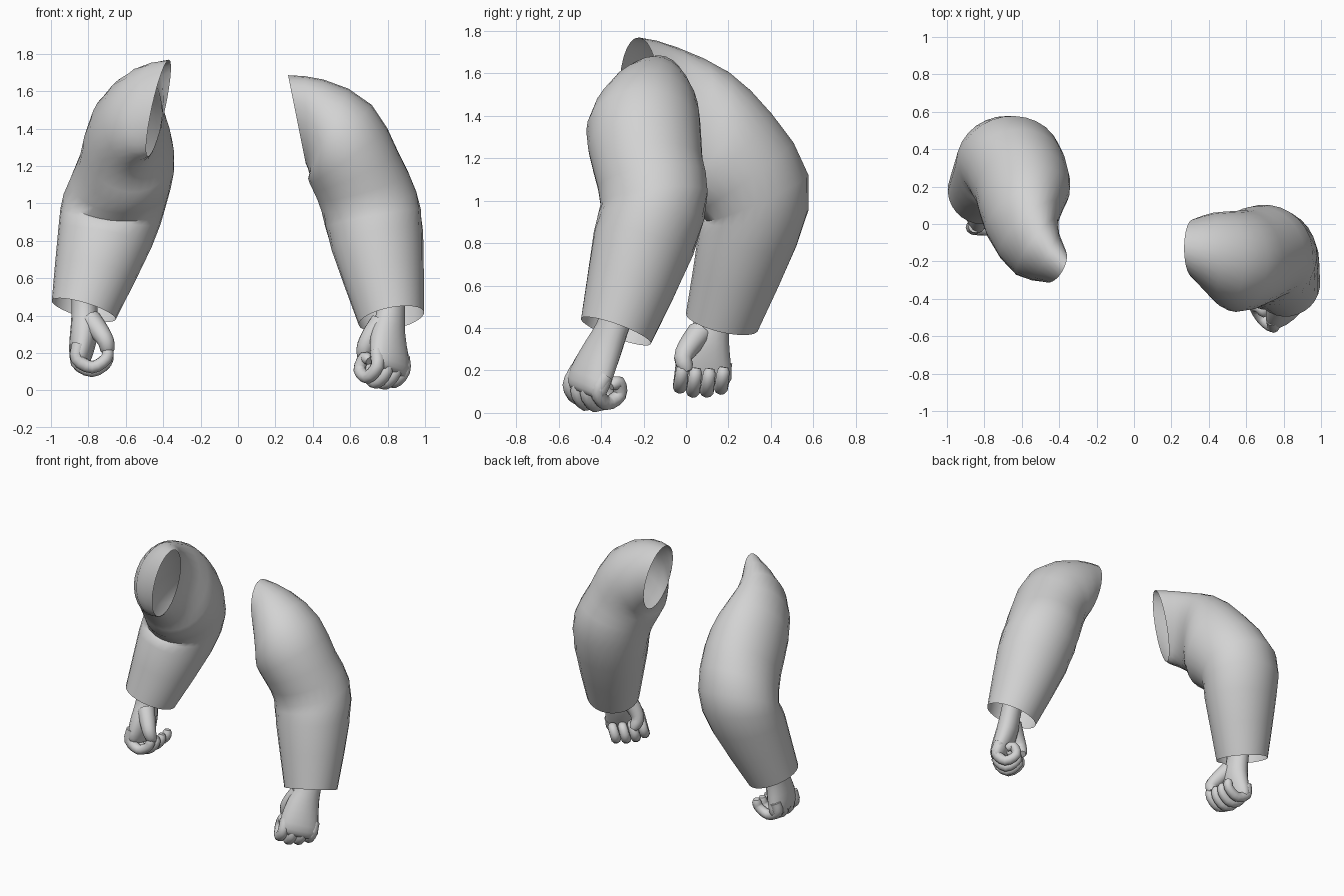
import bpy, bmesh, math
from mathutils import Vector

cube = bpy.data.objects.get("Cube")
if cube:
    bpy.data.objects.remove(cube)

grey = bpy.data.materials.new("light_grey")
grey.use_nodes = True
grey.diffuse_color = (0.65, 0.65, 0.65, 1)
grey.node_tree.nodes["Principled BSDF"].inputs["Base Color"].default_value = (0.65, 0.65, 0.65, 1)


def catmull(rows, steps):
    """Smoothly add rows of numbers between the given ones."""
    rows = [Vector(r) for r in rows]
    ext = [2 * rows[0] - rows[1]] + rows + [2 * rows[-1] - rows[-2]]
    out = []
    for i in range(len(rows) - 1):
        a, b, c, d = ext[i:i + 4]
        for k in range(steps):
            t = k / steps
            out.append(0.5 * (2 * b + (c - a) * t + (2 * a - 5 * b + 4 * c - d) * t * t
                              + (3 * b - a - 3 * c + d) * t ** 3))
    return out + [rows[-1]]


def loft(bm, rings, refs, sides, caps):
    """rings: (centre, tangent, u radius, v radius); v leans from the first ref to the last."""
    loops = []
    for i, (centre, tangent, ru, rv) in enumerate(rings):
        t = tangent.normalized()
        ref = refs[0].lerp(refs[1], i / (len(rings) - 1))
        v = (ref - t * ref.dot(t)).normalized()
        u = v.cross(t)
        loops.append([bm.verts.new(centre + u * ru * math.cos(a) + v * rv * math.sin(a))
                      for a in (2 * math.pi * j / sides for j in range(sides))])
    for a, b in zip(loops, loops[1:]):
        for j in range(sides):
            k = (j + 1) % sides
            bm.faces.new((a[j], a[k], b[k], b[j]))
    if caps:
        bm.faces.new(loops[0][::-1])
        bm.faces.new(loops[-1])


def finish(bm, name, angle):
    mesh = bpy.data.meshes.new(name)
    bm.to_mesh(mesh)
    bm.free()
    mesh.materials.append(grey)
    obj = bpy.data.objects.new(name, mesh)
    bpy.context.collection.objects.link(obj)
    bpy.ops.object.select_all(action='DESELECT')
    obj.select_set(True)
    bpy.context.view_layer.objects.active = obj
    bpy.ops.object.shade_smooth_by_angle(angle=math.radians(angle))


def sleeve(name, rows, ref_start, ref_end):
    bm = bmesh.new()
    rings = [(Vector(r[0:3]), Vector(r[3:6]), r[6], r[7]) for r in catmull(rows, 2)]
    loft(bm, rings, (Vector(ref_start), Vector(ref_end)), 28, False)
    finish(bm, name, 50)


def hand(name, wrist, across, palm, down, reach, curl, thumb):
    """across points to the thumb side, palm out of the palm, down to the knuckles."""
    origin = Vector(wrist)
    d = Vector(down).normalized()
    s = Vector(across)
    s = (s - d * s.dot(d)).normalized()
    p = d.cross(s)
    if p.dot(Vector(palm)) < 0:
        p = -p

    def place(q):
        return origin + s * q[0] + p * q[1] + d * q[2]

    def tube(bm, points, radius, taper):
        pts = [place(q) for q in catmull(points, 3)]
        last = len(pts) - 1
        rings = []
        for i, c in enumerate(pts):
            t = pts[min(i + 1, last)] - pts[max(i - 1, 0)]
            r = radius * (1 - taper * i / last) * (0.7 if i == last else 1)
            rings.append((c, t, r, r))
        loft(bm, rings, (s, s), 10, True)

    bm = bmesh.new()
    # Wrist and palm: offset across, offset to palm, share of reach, half thickness, half width
    body = [(0, 0, -0.28, 0.07, 0.085), (0, 0, 0.07, 0.07, 0.085),
            (0.01, 0, 0.35, 0.075, 0.105), (0.01, -0.01, 0.63, 0.072, 0.125),
            (0.005, -0.02, 0.88, 0.06, 0.135), (0.005, -0.015, 1, 0.04, 0.115)]
    loft(bm, [(place((q[0], q[1], q[2] * reach)), d, q[3], q[4]) for q in catmull(body, 2)],
         (s, s), 16, True)
    # Four curled fingers
    for i in range(4):
        x = 0.105 - 0.064 * i
        short = (1, 1.03, 1, 0.93)[i]
        tube(bm, [(x, q[0], q[1] * short) for q in curl], 0.038, 0.2)
    # Thumb, thick at the base
    tube(bm, thumb, 0.06, 0.4)
    finish(bm, name, 60)


# Sleeves: centre, tangent, two radii per ring, from shoulder to cuff
sleeve("left_sleeve", [
    (0.315, -0.13, 1.45, 1, 0, 0.2, 0.155, 0.24),
    (0.42, -0.17, 1.41, 1, 0, -0.15, 0.23, 0.255),
    (0.545, -0.20, 1.33, 0.75, 0, -0.65, 0.27, 0.26),
    (0.63, -0.18, 1.17, 0.4, 0.1, -0.9, 0.26, 0.25),
    (0.70, -0.15, 1.01, 0.2, 0.12, -1, 0.255, 0.26),
    (0.745, -0.20, 0.8, 0.2, -0.25, -1, 0.24, 0.25),
    (0.82, -0.33, 0.385, 0.2, -0.36, -1, 0.175, 0.178)], (0.6, 0, 0.8), (0.6, 0, 0.8))
sleeve("right_sleeve", [
    (-0.425, -0.22, 1.51, -0.9, 0.35, 0.2, 0.1, 0.265),
    (-0.52, -0.12, 1.475, -0.75, 0.6, -0.15, 0.18, 0.26),
    (-0.575, 0.055, 1.37, -0.4, 0.8, -0.45, 0.235, 0.28),
    (-0.595, 0.195, 1.205, -0.1, 0.7, -0.7, 0.255, 0.295),
    (-0.66, 0.335, 1.015, -0.1, 0.4, -0.9, 0.275, 0.265),
    (-0.71, 0.29, 0.82, -0.2, -0.15, -1, 0.255, 0.233),
    (-0.825, 0.17, 0.43, -0.3, -0.24, -1, 0.178, 0.175)], (0.2, 0, 1), (0, 1, 0))

# Hands: a tight left fist and a looser right one
hand("left_hand", (0.815, -0.34, 0.42), (-0.7, -0.7, 0), (-0.7, 0.7, 0), (-0.03, -0.35, -0.93), 0.355,
     [(-0.015, 0.26), (-0.025, 0.345), (0.05, 0.39), (0.115, 0.33), (0.08, 0.27), (0.04, 0.3)],
     [(0.05, 0.02, 0.07), (0.085, 0.06, 0.15), (0.09, 0.1, 0.22), (0.04, 0.13, 0.27)])
hand("right_hand", (-0.82, 0.125, 0.44), (0, -1, 0), (1, 0, 0), (0, -0.15, -1), 0.3,
     [(-0.03, 0.21), (-0.04, 0.29), (0.04, 0.335), (0.115, 0.29), (0.125, 0.23)],
     [(0.05, 0.03, 0.07), (0.09, 0.08, 0.14), (0.11, 0.115, 0.2), (0.08, 0.125, 0.26)])
